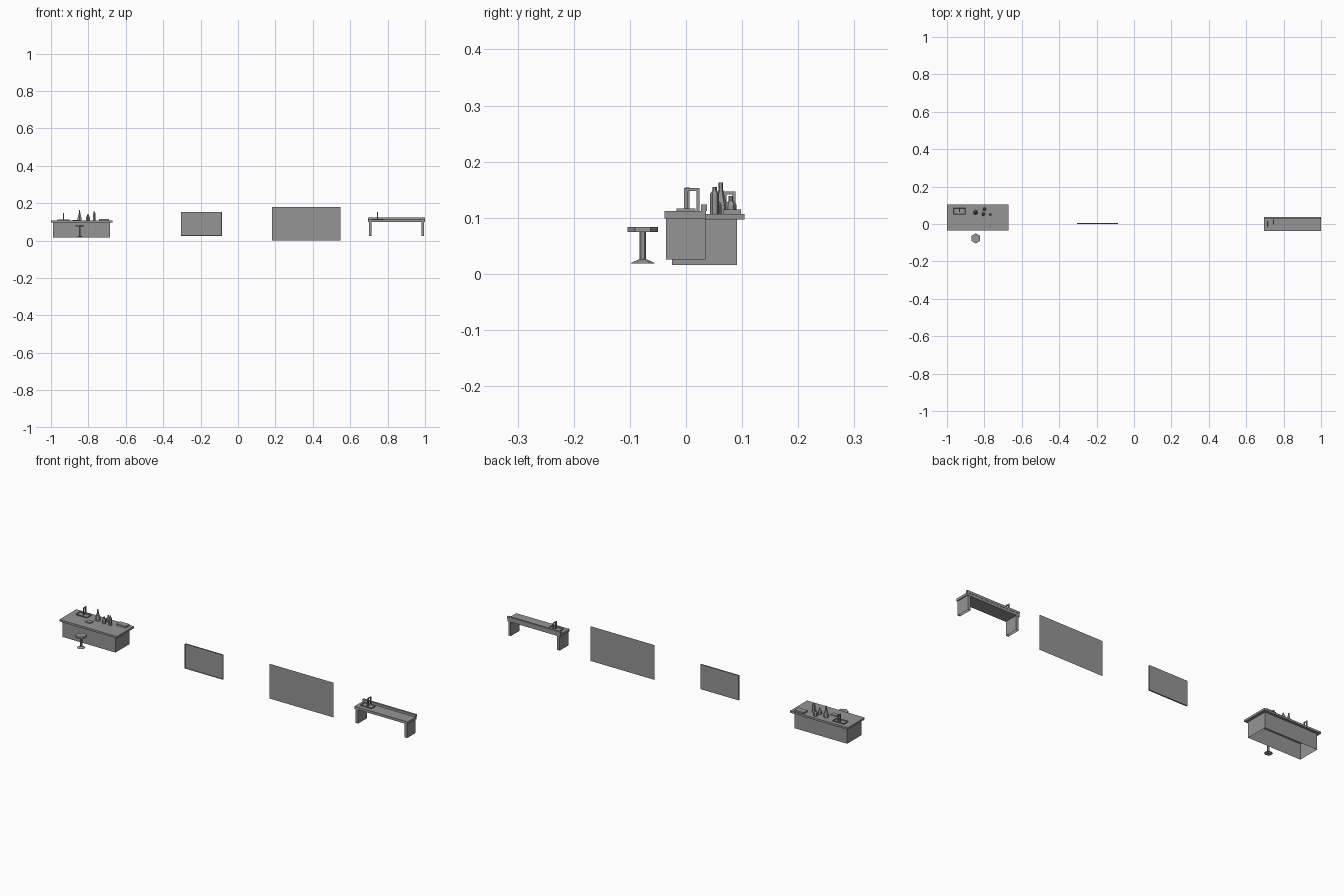
import bpy, bmesh, math
from mathutils import Vector

if "Cube" in bpy.data.objects:
    bpy.data.objects.remove(bpy.data.objects["Cube"])

grey = bpy.data.materials.new("dark_grey")
grey.diffuse_color = (0.3, 0.3, 0.3, 1)
grey.use_nodes = True
grey.node_tree.nodes["Principled BSDF"].inputs["Base Color"].default_value = grey.diffuse_color


def finish(bm, name):
    me = bpy.data.meshes.new(name)
    bm.to_mesh(me)
    bm.free()
    me.materials.append(grey)
    ob = bpy.data.objects.new(name, me)
    bpy.context.collection.objects.link(ob)
    return ob


def box(name, x, y, z, open_bottom=False, inset=0, depth=0, face=(0, 0, 1)):
    """Box from (min, max) ranges, optionally open below or with one recessed face."""
    bm = bmesh.new()
    bmesh.ops.create_cube(bm, size=1)
    for v in bm.verts:
        v.co = Vector([r[0] + (c + 0.5) * (r[1] - r[0]) for c, r in zip(v.co, (x, y, z))])
    bm.normal_update()
    if inset:
        f = [f for f in bm.faces if f.normal.dot(Vector(face)) > 0.9]
        bmesh.ops.inset_region(bm, faces=f, thickness=inset)
        for v in f[0].verts:
            v.co -= Vector(face) * depth
    if open_bottom:
        bmesh.ops.delete(bm, geom=[f for f in bm.faces if f.normal.z < -0.9], context='FACES_ONLY')
    return finish(bm, name)


def lathe(name, x, y, profile, sides):
    """Turn a (radius, height) profile around a vertical axis."""
    bm = bmesh.new()
    rings = []
    for r, z in profile:
        rings.append([bm.verts.new((x + r * math.sin(2 * math.pi * i / sides),
                                    y + r * math.cos(2 * math.pi * i / sides), z))
                      for i in range(sides)])
    for a, b in zip(rings, rings[1:]):
        for i in range(sides):
            j = (i + 1) % sides
            bm.faces.new((a[i], a[j], b[j], b[i]))
    bm.faces.new(rings[0])
    bm.faces.new(rings[-1])
    bmesh.ops.recalc_face_normals(bm, faces=bm.faces)
    return finish(bm, name)


def sink_and_faucet(prefix, x, y, z, top, reach):
    """Shallow basin with a square gooseneck tap."""
    box(prefix + "_sink", (x - 0.032, x + 0.032), (y - 0.017, y + 0.017), (z, z + 0.005),
        inset=0.002, depth=0.004)
    w = 0.002
    box(prefix + "_faucet_post", (x - w, x + w), (y - 0.004, y + 0.004), (z + 0.001, top))
    box(prefix + "_faucet_arm", (x - w, x + w), (y + 0.004, y + reach), (top - 0.005, top))
    box(prefix + "_faucet_riser", (x - w, x + w), (y + reach - 0.005, y + reach), (z, top - 0.005))


# Laboratory island
box("island_body", (-0.988, -0.685), (-0.025, 0.091), (0.016, 0.097), open_bottom=True)
box("island_counter", (-1.0, -0.67), (-0.035, 0.104), (0.097, 0.107))
sink_and_faucet("island", -0.933, 0.068, 0.107, 0.147, 0.02)

# Flat items on the counter
box("notebook", (-0.884, -0.854), (0.01, 0.034), (0.107, 0.111))
box("tray", (-0.744, -0.69), (0.066, 0.098), (0.107, 0.115))

# Glassware
z = 0.107
lathe("conical_flask", -0.847, 0.062, [(0.013, z), (0.013, z + 0.012), (0.006, z + 0.034),
                                       (0.004, z + 0.045), (0.004, z + 0.056)], 6)
lathe("tall_bottle", -0.768, 0.051, [(0.008, z), (0.008, z + 0.036), (0.004, z + 0.042),
                                     (0.004, z + 0.048)], 6)
for i, (x, y) in enumerate([(-0.805, 0.053), (-0.80, 0.08)]):
    lathe(f"short_flask_{i + 1}", x, y, [(0.010, z), (0.010, z + 0.016), (0.008, z + 0.02),
                                         (0.004, z + 0.024), (0.004, z + 0.032)], 6)

# Stool
lathe("stool_foot", -0.846, -0.077, [(0.021, 0.019), (0.019, 0.0205), (0.007, 0.026)], 6)
lathe("stool_pole", -0.846, -0.077, [(0.006, 0.024), (0.006, 0.076)], 6)
lathe("stool_seat", -0.846, -0.077, [(0.027, 0.075), (0.027, 0.084)], 6)

# Framed board
box("framed_board", (-0.305, -0.086), (-0.001, 0.006), (0.026, 0.154),
    inset=0.002, depth=0.005, face=(0, -1, 0))

# Flat wall screen, a single sheet
bm = bmesh.new()
bm.faces.new([bm.verts.new((x, 0, h)) for x, h in
              [(0.182, 0), (0.548, 0), (0.548, 0.18), (0.182, 0.18)]])
finish(bm, "wall_screen")

# Work bench
box("bench_top", (0.695, 1.0), (-0.038, 0.036), (0.099, 0.112))
box("bench_backsplash", (0.695, 1.0), (0.027, 0.037), (0.112, 0.124))
for side, x in (("left", 0.70), ("right", 0.981)):
    box(f"bench_{side}_leg", (x, x + 0.014), (-0.036, 0.035), (0.026, 0.099), open_bottom=True)
sink_and_faucet("bench", 0.746, 0.0, 0.112, 0.153, 0.024)
